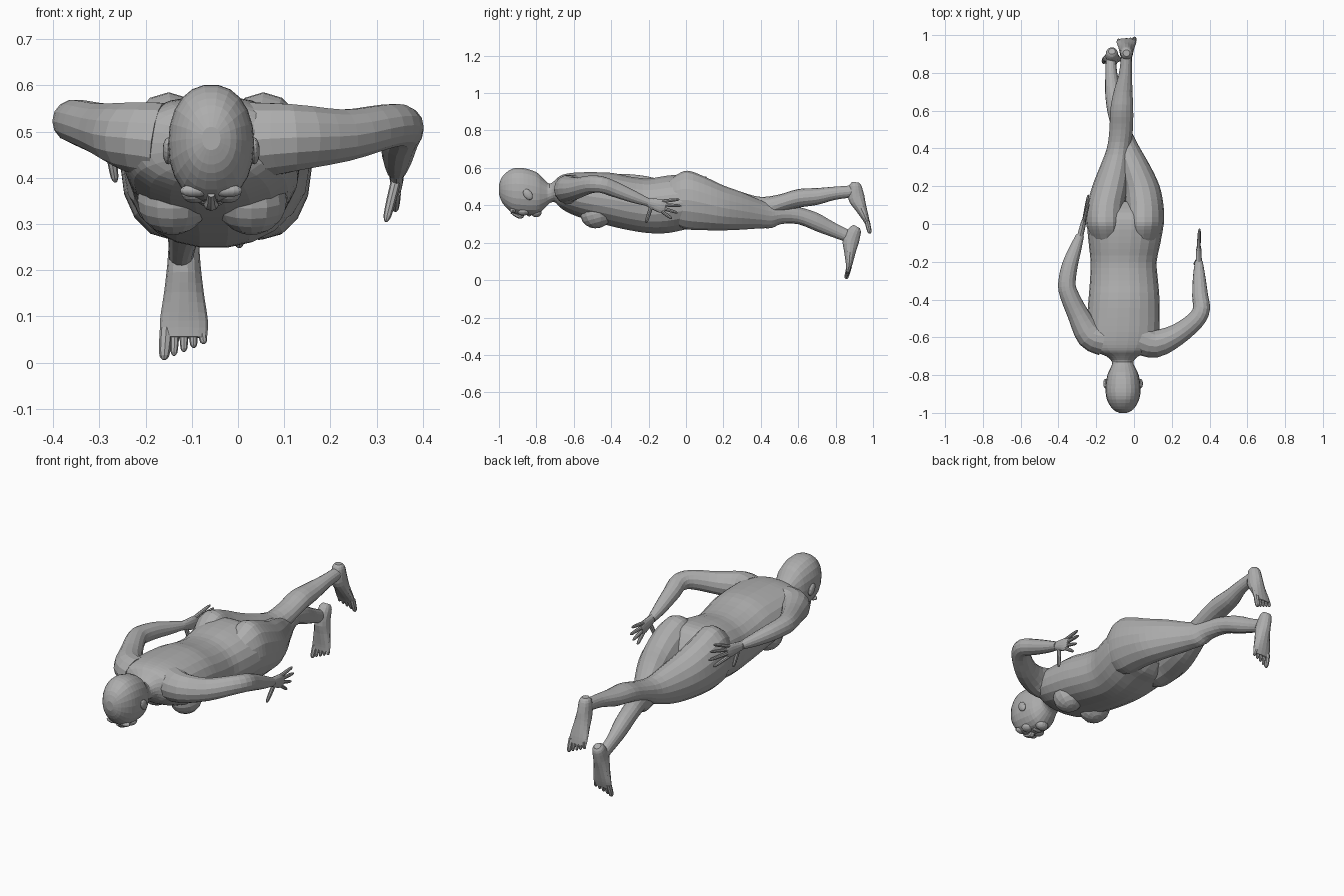
import bpy
import bmesh
from math import sin, cos, tau, radians, copysign
from mathutils import Vector, Matrix

cube = bpy.data.objects.get("Cube")
if cube:
    bpy.data.objects.remove(cube)

X, Y, Z = Vector((1, 0, 0)), Vector((0, 1, 0)), Vector((0, 0, 1))

clay = bpy.data.materials.new("grey_clay")
clay.use_nodes = True
grey = (0.42, 0.42, 0.42, 1)
clay.diffuse_color = grey
clay.node_tree.nodes["Principled BSDF"].inputs["Base Color"].default_value = grey


def finish(name, bm):
    bmesh.ops.recalc_face_normals(bm, faces=bm.faces)
    mesh = bpy.data.meshes.new(name)
    bm.to_mesh(mesh)
    bm.free()
    mesh.materials.append(clay)
    obj = bpy.data.objects.new(name, mesh)
    bpy.context.collection.objects.link(obj)
    return obj


def spline(rows, steps):
    """Smooth interpolation through rows of equal length."""
    out = []
    last = len(rows) - 1
    for i in range(last):
        p = [rows[max(i - 1, 0)], rows[i], rows[i + 1], rows[min(i + 2, last)]]
        for s in range(steps):
            t = s / steps
            out.append([b + 0.5 * t * (c - a + t * (2 * a - 5 * b + 4 * c - d
                        + t * (3 * (b - c) + d - a))) for a, b, c, d in zip(*p)])
    return out + [list(rows[-1])]


def loft(name, rows, up=Z, axis=None, sides=14, steps=3, power=1.0):
    """Skin oval rings; a row is x, y, z, half width, half height along up."""
    rows = spline(rows, steps)
    points = [Vector(r[:3]) for r in rows]
    bm = bmesh.new()
    rings = []
    for i, row in enumerate(rows):
        tangent = axis or (points[min(i + 1, len(rows) - 1)] - points[max(i - 1, 0)]).normalized()
        high = (up - tangent * up.dot(tangent)).normalized()
        wide = tangent.cross(high)
        ring = []
        for k in range(sides):
            c, s = cos(tau * k / sides), sin(tau * k / sides)
            c, s = (copysign(abs(v) ** power, v) for v in (c, s))
            ring.append(bm.verts.new(points[i] + wide * c * max(row[3], 0.002)
                                     + high * s * max(row[4], 0.002)))
        rings.append(ring)
    for a, b in zip(rings, rings[1:]):
        for k in range(sides):
            n = (k + 1) % sides
            bm.faces.new((a[k], a[n], b[n], b[k]))
    bm.faces.new(rings[0])
    bm.faces.new(rings[-1])
    return finish(name, bm)


def ball(name, centre, radii, tilt=0):
    bm = bmesh.new()
    shape = (Matrix.Translation(centre) @ Matrix.Rotation(radians(tilt), 4, "X")
             @ Matrix.Diagonal((*radii, 1)))
    bmesh.ops.create_uvsphere(bm, u_segments=14, v_segments=10, radius=1, matrix=shape)
    return finish(name, bm)


def digit(name, start, end, radius, up=X):
    """Finger or toe with a rounded tip."""
    a, b = Vector(start), Vector(end)
    rows = [(*a.lerp(b, t), radius * r, radius * r)
            for t, r in ((0, 1), (0.5, 0.95), (0.88, 0.75), (1, 0.25))]
    loft(name, rows, up, sides=8, steps=2)


# Head, neck and torso in one skin: y, centre x, half width, underside, top
trunk = [
    (-1, -.058, .02, .46, .51), (-.98, -.058, .055, .41, .557),
    (-.93, -.058, .085, .36, .596), (-.87, -.058, .093, .347, .6),
    (-.8, -.058, .083, .35, .578), (-.76, -.058, .065, .38, .54),
    (-.73, -.06, .057, .41, .516), (-.7, -.062, .085, .415, .535),
    (-.67, -.065, .155, .385, .56), (-.62, -.063, .187, .355, .573),
    (-.54, -.058, .193, .325, .578), (-.4, -.053, .188, .287, .575),
    (-.3, -.053, .18, .265, .555), (-.2, -.055, .175, .25, .545),
    (-.1, -.05, .19, .25, .56), (0, -.046, .2, .27, .565),
    (.06, -.046, .17, .28, .54), (.12, -.046, .09, .32, .46),
]
loft("torso_and_head", [(x, y, (lo + hi) / 2, w, (hi - lo) / 2) for y, x, w, lo, hi in trunk],
     axis=Y, sides=22, power=0.92)

# Chest, ears and face
for side, s in (("left", 1), ("right", -1)):
    ball(side + "_breast", (-.056 + s * .085, -.48, .355), (.078, .085, .078), 15)
    ball(side + "_ear", (-.058 + s * .093, -.845, .458), (.012, .022, .032), 35)
    ball(side + "_brow", (-.058 + s * .036, -.925, .372), (.032, .016, .014))
    ball(side + "_cheek", (-.058 + s * .035, -.87, .367), (.03, .032, .022))
loft("nose", [(-.058, -.935, .365, .008, .008), (-.058, -.905, .35, .011, .014),
              (-.058, -.882, .342, .017, .014), (-.058, -.868, .355, .012, .006)], sides=8)
ball("lips", (-.058, -.838, .351), (.028, .014, .01))
ball("chin", (-.058, -.8, .362), (.036, .028, .026))

# Legs: the left one passes below the right one
legs = {
    "left_leg": [
        (.045, -.12, .43, .06, .08), (.052, -.05, .428, .092, .135), (.055, .01, .428, .104, .157),
        (.055, .1, .41, .101, .143), (.04, .2, .386, .096, .12), (.005, .3, .37, .085, .1),
        (-.035, .4, .352, .068, .075), (-.055, .46, .343, .056, .064), (-.07, .51, .35, .05, .05),
        (-.095, .6, .345, .047, .046), (-.11, .7, .31, .043, .05), (-.12, .8, .264, .031, .04),
        (-.123, .89, .225, .026, .033)],
    "right_leg": [
        (-.14, -.12, .43, .06, .08), (-.146, -.05, .428, .092, .135), (-.15, .01, .428, .104, .157),
        (-.147, .1, .41, .1, .143), (-.125, .2, .386, .096, .12), (-.1, .3, .372, .082, .098),
        (-.08, .4, .375, .064, .07), (-.068, .5, .408, .062, .05), (-.065, .6, .437, .061, .05),
        (-.058, .7, .447, .05, .045), (-.045, .8, .465, .034, .035), (-.04, .9, .475, .028, .032)],
}
for name, rows in legs.items():
    loft(name, rows, axis=Y, sides=16)


# Feet hang from the heel; rows run along the sole
def foot(name, heel, angle, inner):
    along = Vector((0, sin(radians(angle)), -cos(radians(angle))))
    sole = Vector((0, cos(radians(angle)), sin(radians(angle))))

    def place(across, u, v):
        return Vector(heel) + X * across + along * u + sole * v

    rows = [(0, -.032, .018, .018), (.02, -.036, .031, .034), (.08, -.043, .036, .045),
            (.14, -.031, .043, .032), (.2, -.018, .052, .019), (.235, -.013, .05, .012)]
    loft(name, [(*place(0, u, v), w, h) for u, v, w, h in rows], up=Y)
    for i in range(5):
        across = inner * (.04 - .02 * i)
        size = .014 if i == 0 else .0095
        digit(f"{name}_toe_{i + 1}", place(across * 0.95, .215, -.013),
              place(across * 1.08, .285 - .009 * i, -.012), size, up=Y)


foot("left_foot", (-.117, .945, .277), -16, -1)
foot("right_foot", (-.04, .936, .53), 12, 1)

# Arms bent at the elbow: x, y, z, radius
arms = {
    "left_arm": [
        (.04, -.61, .48, .085), (.12, -.632, .487, .074), (.23, -.585, .492, .057),
        (.325, -.51, .512, .048), (.357, -.45, .51, .045), (.35, -.38, .485, .042),
        (.345, -.28, .445, .033), (.343, -.2, .415, .021)],
    "right_arm": [
        (-.17, -.61, .48, .085), (-.235, -.585, .49, .075), (-.295, -.48, .505, .057),
        (-.345, -.37, .52, .049), (-.355, -.31, .522, .046), (-.34, -.22, .515, .042),
        (-.31, -.13, .503, .032), (-.285, -.06, .495, .021)],
}
for name, rows in arms.items():
    loft(name, [(*r, r[3]) for r in rows])


# Hands: palms stand upright with spread fingers
def hand(name, wrist, knuckle, tips, thumb):
    a, b = Vector(wrist), Vector(knuckle)
    rows = [(*a.lerp(b, t), w, h)
            for t, w, h in ((-.2, .02, .017), (.3, .028, .016), (.8, .036, .014), (1.1, .03, .009))]
    loft(name + "_palm", rows, up=X)
    for i, tip in enumerate(tips):
        base = a.lerp(b, 0.9) + Z * (.027 - .018 * i)
        digit(f"{name}_finger_{i + 1}", base, tip, .0095)
    digit(name + "_thumb", a.lerp(b, 0.25) - Z * .012, thumb, .011)


hand("left_hand", (.343, -.205, .417), (.343, -.12, .392),
     [(.345, -.035, .432), (.347, -.025, .397), (.345, -.045, .36), (.34, -.075, .328)],
     (.32, -.215, .305))
hand("right_hand", (-.285, -.065, .495), (-.263, .025, .488),
     [(-.24, .11, .552), (-.24, .14, .525), (-.242, .155, .485), (-.247, .12, .44)],
     (-.265, -.02, .39))
